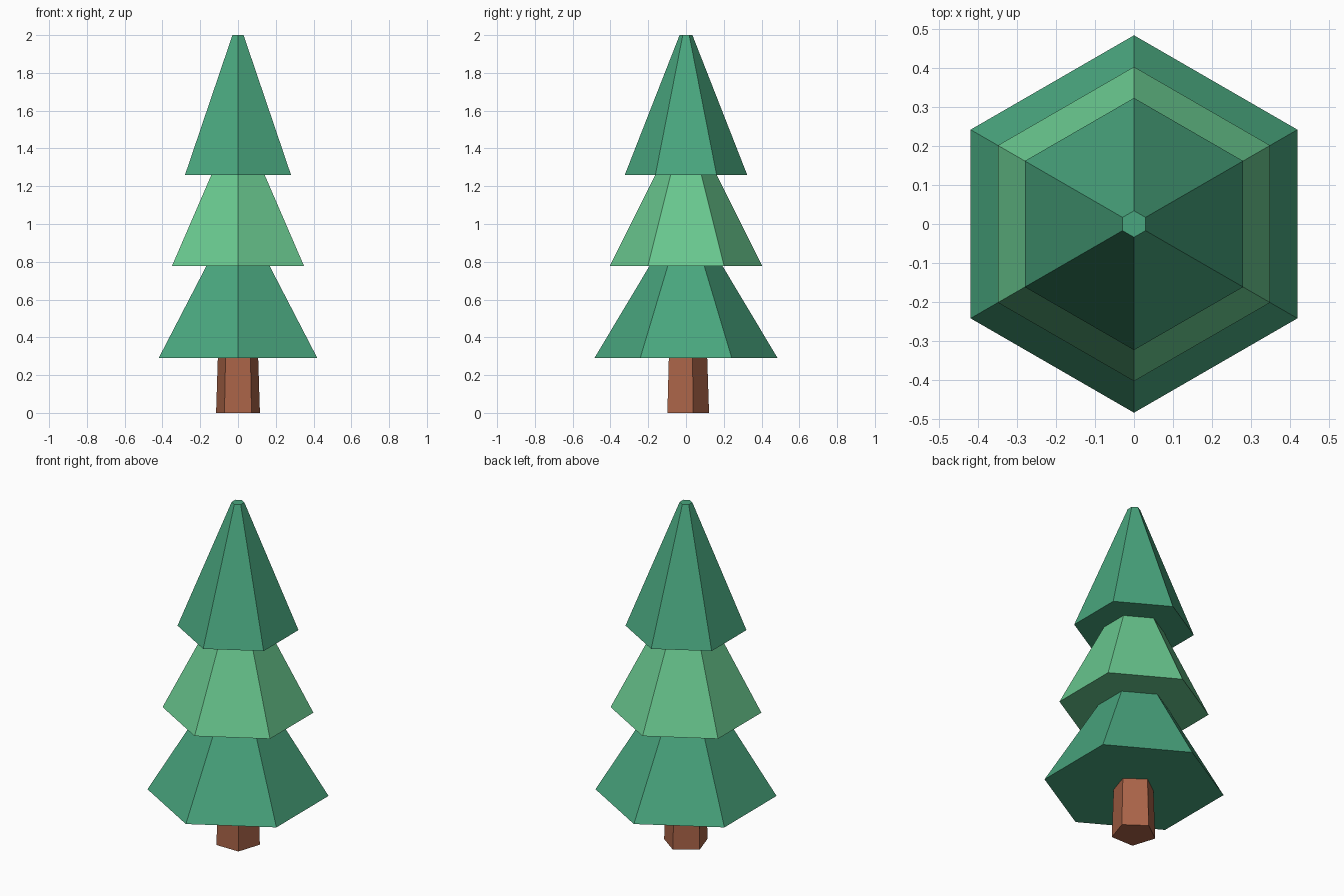
import bpy, bmesh
from math import sin, cos, tau

if "Cube" in bpy.data.objects:
    bpy.data.objects.remove(bpy.data.objects["Cube"])


def material(name, rgb):
    """Flat material from 0-255 sRGB values."""
    def lin(c):
        c /= 255
        return c / 12.92 if c <= 0.04045 else ((c + 0.055) / 1.055) ** 2.4
    m = bpy.data.materials.new(name)
    m.diffuse_color = (*[lin(c) for c in rgb], 1)
    m.use_nodes = True
    m.node_tree.nodes["Principled BSDF"].inputs["Base Color"].default_value = m.diffuse_color
    return m


def frustum(name, sides, z0, r0, z1, r1, mat):
    """Closed tapered prism with one corner pointing to +y."""
    bm = bmesh.new()
    rings = [[bm.verts.new((r * sin(tau * i / sides), r * cos(tau * i / sides), z))
              for i in range(sides)] for z, r in ((z0, r0), (z1, r1))]
    low, high = rings
    bm.faces.new(low)
    bm.faces.new(high)
    for i in range(sides):
        j = (i + 1) % sides
        bm.faces.new((low[i], low[j], high[j], high[i]))
    bmesh.ops.recalc_face_normals(bm, faces=bm.faces)
    mesh = bpy.data.meshes.new(name)
    bm.to_mesh(mesh)
    bm.free()
    mesh.materials.append(mat)
    ob = bpy.data.objects.new(name, mesh)
    bpy.context.collection.objects.link(ob)
    return ob


dark_green = material("dark_green", (73, 166, 126))
light_green = material("light_green", (105, 200, 143))
bark = material("bark_brown", (170, 100, 72))

# Five-sided trunk
frustum("trunk", 5, 0, 0.122, 0.30, 0.112, bark)

# Three six-sided foliage tiers, each tucked slightly into the one above
frustum("lower_foliage", 6, 0.29, 0.485, 0.80, 0.18, dark_green)
frustum("middle_foliage", 6, 0.777, 0.404, 1.28, 0.153, light_green)
frustum("upper_foliage", 6, 1.26, 0.324, 2.0, 0.034, dark_green)
